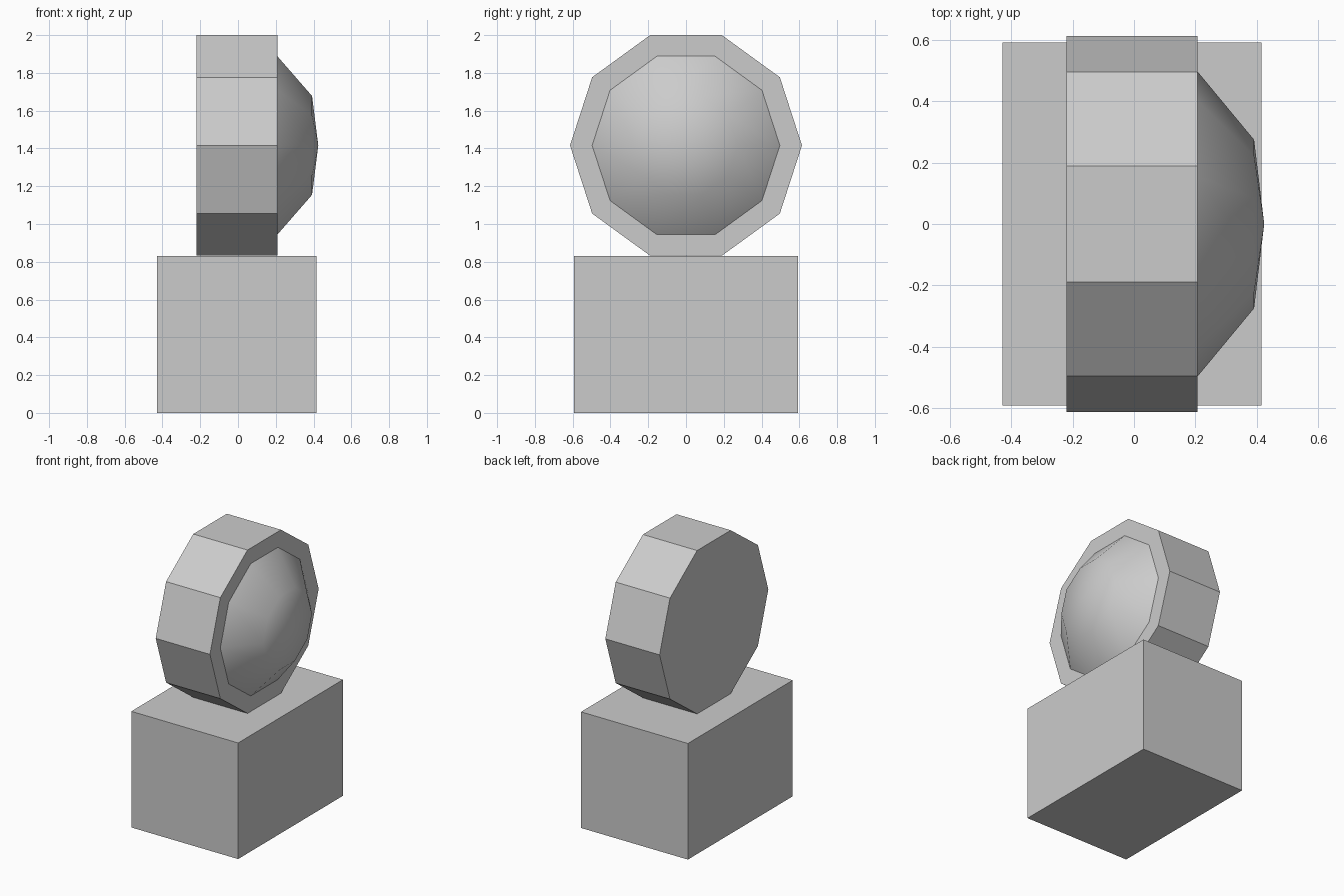
import bpy
import bmesh
from math import cos, sin, pi

cube = bpy.data.objects.get("Cube")
if cube:
    bpy.data.objects.remove(cube, do_unlink=True)

SIDES = 10
AXIS_Z = 1.416

# Single flat grey
grey = bpy.data.materials.new("plain_grey")
grey.use_nodes = True
grey.diffuse_color = (0.6, 0.6, 0.6, 1)
grey.node_tree.nodes["Principled BSDF"].inputs["Base Color"].default_value = grey.diffuse_color


def finish(name, bm, smooth=False):
    bmesh.ops.recalc_face_normals(bm, faces=bm.faces)
    for face in bm.faces:
        face.smooth = smooth
    mesh = bpy.data.meshes.new(name)
    bm.to_mesh(mesh)
    bm.free()
    mesh.materials.append(grey)
    obj = bpy.data.objects.new(name, mesh)
    bpy.context.collection.objects.link(obj)
    return obj


def ring(bm, x, radius):
    """Ten-sided ring around the x axis, flat side up."""
    turns = [2 * pi * i / SIDES for i in range(SIDES)]
    return [bm.verts.new((x, radius * cos(a), AXIS_Z + radius * sin(a))) for a in turns]


def bridge(bm, a, b):
    for i in range(SIDES):
        j = (i + 1) % SIDES
        bm.faces.new((a[i], a[j], b[j], b[i]))


# Base block
bm = bmesh.new()
bmesh.ops.create_cube(bm, size=1)
bmesh.ops.scale(bm, vec=(0.845, 1.184, 0.83), verts=bm.verts)
bmesh.ops.translate(bm, vec=(-0.007, 0, 0.415), verts=bm.verts)
finish("base_block", bm)

# Upright ten-sided drum
bm = bmesh.new()
right, left = ring(bm, -0.221, 0.614), ring(bm, 0.208, 0.614)
bridge(bm, right, left)
bm.faces.new(right)
bm.faces.new(left)
finish("drum", bm)

# Smooth shallow dome on the left face of the drum
bm = bmesh.new()
rim, crown = ring(bm, 0.208, 0.497), ring(bm, 0.392, 0.275)
bridge(bm, rim, crown)
tip = bm.verts.new((0.425, 0, AXIS_Z))
for i in range(SIDES):
    bm.faces.new((crown[i], crown[(i + 1) % SIDES], tip))
finish("dome", bm, smooth=True)
